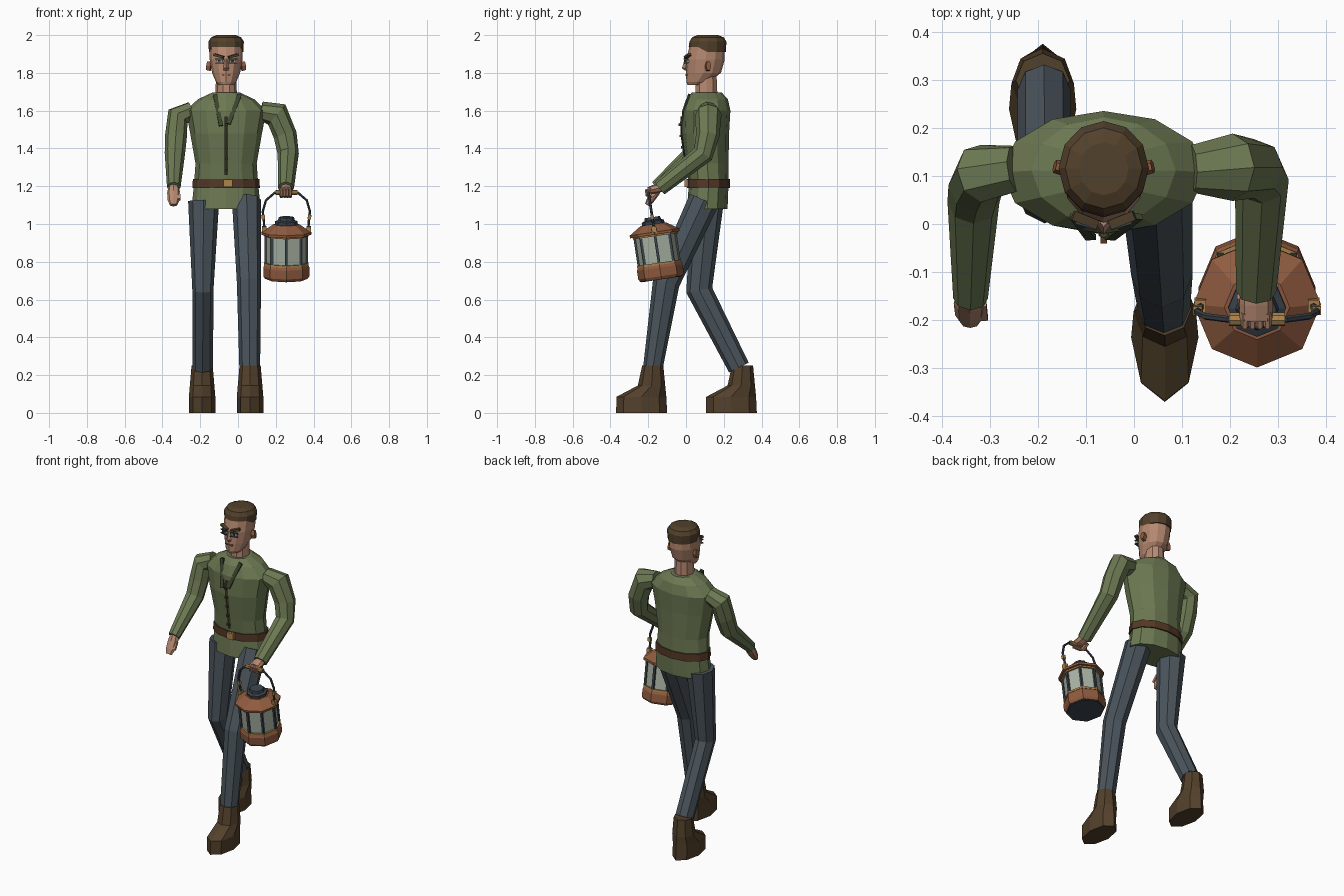
import bpy, bmesh, math
from mathutils import Vector, Matrix

old = bpy.data.objects.get("Cube")
if old:
    bpy.data.objects.remove(old, do_unlink=True)


def material(name, r, g, b):
    m = bpy.data.materials.new(name)
    m.use_nodes = True
    m.diffuse_color = (r, g, b, 1)
    m.node_tree.nodes["Principled BSDF"].inputs["Base Color"].default_value = (r, g, b, 1)
    return m


SHIRT = material("moss green cloth", .15, .19, .085)
TRIM = material("dark green trim", .045, .06, .027)
TROUSERS = material("slate blue cloth", .07, .09, .107)
BROWN = material("dark brown leather", .085, .052, .024)
BELT = material("red brown leather", .09, .04, .02)
SKIN = material("skin", .47, .25, .165)
COPPER = material("copper", .28, .105, .05)
GOLD = material("brass", .42, .23, .07)
IRON = material("dark iron", .042, .054, .068)
GLASS = material("pale glass", .40, .45, .37)

X, Y, Z = Vector((1, 0, 0)), Vector((0, 1, 0)), Vector((0, 0, 1))


def loft(name, rings, mat, n=8, upright=False, ref=X, phase=0.0, matrix=None):
    """Skin a row of elliptical rings (x, y, z, radius, second radius)."""
    bm = bmesh.new()
    pts = [Vector(r[:3]) for r in rings]
    rows = []
    for i, r in enumerate(rings):
        t = Z
        if not upright:
            t = Vector()
            if i:
                t += (pts[i] - pts[i - 1]).normalized()
            if i < len(pts) - 1:
                t += (pts[i + 1] - pts[i]).normalized()
            t.normalize()
        u = (ref - t * ref.dot(t)).normalized()
        v = t.cross(u)
        row = []
        for k in range(n):
            a = phase + math.tau * k / n
            row.append(bm.verts.new(pts[i] + u * r[3] * math.cos(a) + v * r[-1] * math.sin(a)))
        rows.append(row)
    for a, b in zip(rows, rows[1:]):
        for k in range(n):
            j = (k + 1) % n
            bm.faces.new((a[k], a[j], b[j], b[k]))
    bm.faces.new(rows[0])
    bm.faces.new(rows[-1])
    bmesh.ops.recalc_face_normals(bm, faces=bm.faces)
    if matrix:
        bm.transform(matrix)
    mesh = bpy.data.meshes.new(name)
    bm.to_mesh(mesh)
    bm.free()
    mesh.materials.append(mat)
    ob = bpy.data.objects.new(name, mesh)
    bpy.context.collection.objects.link(ob)
    return ob


def bar(name, a, b, w, d, mat, ref=X, matrix=None):
    """Square bar from a to b, w wide along ref and d deep."""
    s = math.sqrt(.5)
    return loft(name, [(*a, w * s, d * s), (*b, w * s, d * s)], mat, 4, False, ref, math.pi / 4, matrix)


def stack(name, cx, layers, mat, n=12):
    """Upright body from layers of (z, half width, front y, back y)."""
    return loft(name, [(cx, (f + b) / 2, z, w, (b - f) / 2) for z, w, f, b in layers], mat, n, True)


C = -.063  # centre line of the body

# Torso, belt and shirt front
stack("shirt", C, [(1.08, .183, .005, .22), (1.21, .17, .015, .225), (1.32, .162, .0, .225),
                   (1.48, .19, -.022, .228), (1.6, .213, -.02, .235), (1.66, .15, .0, .222),
                   (1.695, .075, .03, .19)], SHIRT)
stack("belt", C, [(1.19, .179, .005, .233), (1.237, .176, .005, .233)], BELT)
bar("buckle", (C + .01, .002, 1.195), (C + .01, .002, 1.235), .046, .018, GOLD)
loft("placket", [(C, y, z, .011, .006) for z, y in
                 ((1.26, .006), (1.32, -.002), (1.48, -.024), (1.57, -.023))], TRIM, 4)
for i in range(5):
    z = 1.28 + i * .06
    y = -.008 - (z - 1.28) * .11
    bar("shirt_button", (C, y, z), (C, y, z + .012), .014, .012, BELT)
bar("right_lapel", (-.122, .016, 1.685), (-.09, -.028, 1.52), .022, .012, TRIM)
bar("left_lapel", (.008, .016, 1.685), (-.05, -.028, 1.53), .022, .012, TRIM)

# Legs: hip, knee and ankle rings
loft("left_trouser_leg", [(.045, .095, 1.125, .077, .082), (.058, -.105, .69, .064, .072),
                          (.062, -.175, .24, .055, .052)], TROUSERS)
loft("right_trouser_leg", [(-.182, .115, 1.12, .082, .085), (-.186, .07, .65, .056, .07),
                           (-.187, .28, .24, .055, .058)], TROUSERS)

# Boots
for name, x, y in (("left_boot", .064, 0), ("right_boot", -.19, .475)):
    stack(name, x, [(0, .07, y - .37, y - .1), (.085, .07, y - .368, y - .104),
                    (.145, .065, y - .255, y - .11), (.25, .056, y - .232, y - .12)], BROWN, 8)

# Sleeves
loft("left_sleeve", [(.12, .115, 1.60, .05), (.205, .118, 1.58, .07), (.25, .115, 1.47, .062),
                     (.266, .09, 1.37, .056), (.254, -.14, 1.19, .042)], SHIRT)
loft("right_sleeve", [(-.245, .115, 1.60, .05), (-.318, .105, 1.57, .062), (-.328, .08, 1.47, .058),
                      (-.334, .045, 1.375, .054), (-.34, -.155, 1.195, .036)], SHIRT)

# Right hand hangs free
loft("right_hand", [(-.34, -.14, 1.21, .026), (-.341, -.165, 1.165, .034, .024),
                    (-.341, -.19, 1.125, .031, .02), (-.341, -.205, 1.1, .02, .013)], SKIN)
bar("right_thumb", (-.315, -.165, 1.17), (-.312, -.195, 1.13), .016, .016, SKIN)

# Left hand closes on the lantern grip
loft("left_hand", [(.254, -.125, 1.195, .03, .024), (.254, -.165, 1.185, .035, .024),
                   (.254, -.2, 1.178, .034, .018)], SKIN)
for i in range(4):
    x = .231 + i * .0155
    loft("left_finger", [(x, -.185, 1.19, .008), (x, -.212, 1.178, .008), (x, -.208, 1.152, .008),
                         (x, -.185, 1.142, .007)], SKIN, 6)
bar("left_thumb", (.222, -.15, 1.175), (.23, -.185, 1.145), .016, .016, SKIN)

# Neck and head
stack("neck", C, [(1.67, .058, .045, .17), (1.78, .053, .05, .165)], SKIN, 10)
stack("head", C, [(1.735, .038, .008, .09), (1.752, .054, .002, .125), (1.80, .074, .0, .185),
                  (1.87, .087, .002, .205), (1.94, .088, .018, .205)], SKIN)
loft("nose", [(C, .002, 1.875, .007, .008), (C, -.002, 1.825, .015, .02), (C, .004, 1.812, .012, .01)],
     SKIN, 4, True)
bar("mouth", (C - .022, .002, 1.789), (C + .022, .002, 1.789), .007, .012, COPPER, Z)
for s, side in ((-1, "right"), (1, "left")):
    loft(side + "_ear", [(C + s * .08, .115, 1.835, .016, .03), (C + s * .102, .12, 1.838, .014, .026)],
         COPPER, 6, False, Y)
    bar(side + "_brow", (C + s * .014, -.002, 1.882), (C + s * .064, .018, 1.897), .013, .02, BROWN, Z)
    bar(side + "_eye", (C + s * .018, .0, 1.862), (C + s * .052, .01, 1.862), .014, .012, GLASS, Z)
    bar(side + "_pupil", (C + s * .029, -.004, 1.862), (C + s * .041, .0, 1.862), .013, .012, IRON, Z)
    for z in (1.851, 1.873):
        bar(side + "_eye_rim", (C + s * .014, -.007, z), (C + s * .058, .006, z), .005, .012, IRON, Z)

# Cap, lower at the back
cap = stack("cap", C, [(1.925, .091, .014, .211), (1.965, .094, .018, .214), (1.988, .08, .032, .2),
                       (2.0, .052, .06, .17)], BROWN)
for v in cap.data.vertices:
    if v.co.z < 1.94:
        v.co.z += .012 if v.co.y < .09 else -.014

# Lantern, built upright and tilted as it hangs
TILT = Matrix.Translation((.256, -.13, .71)) @ Matrix.Rotation(math.radians(8.5), 4, "X")


def turned(name, profile, mat):
    return loft(name, [(0, 0, z, r) for z, r in profile], mat, 8, True, matrix=TILT)


turned("lantern_floor", [(-.003, .106), (.004, .11)], IRON)
turned("lantern_base", [(.0, .113), (.014, .122), (.06, .122), (.078, .114)], COPPER)
turned("lantern_lower_rim", [(.074, .118), (.086, .118)], GOLD)
turned("lantern_glass", [(.08, .107), (.24, .107)], GLASS)
turned("lantern_upper_rim", [(.228, .117), (.24, .12)], GOLD)
turned("lantern_roof", [(.236, .132), (.25, .133), (.292, .068)], COPPER)
turned("lantern_collar", [(.288, .06), (.308, .06), (.314, .045), (.33, .04)], IRON)
for k in range(8):
    a = math.tau * k / 8
    x, y = .108 * math.cos(a), .108 * math.sin(a)
    bar("lantern_post", (x, y, .08), (x, y, .24), .014, .014, IRON, matrix=TILT)
arc = [(-.116, .25), (-.119, .31), (-.125, .36), (-.108, .42), (-.06, .462)]
arc += [(-x, z) for x, z in reversed(arc)]
loft("lantern_handle", [(x, 0, z, .007) for x, z in arc], IRON, 6, False, Y, 0, TILT)
loft("lantern_grip", [(-.058, 0, .462, .014), (.058, 0, .462, .014)], GOLD, 8, False, Y, 0, TILT)
for s in (-1, 1):
    bar("handle_pivot", (s * .118, 0, .245), (s * .118, 0, .28), .024, .026, GOLD, matrix=TILT)
    bar("handle_joint", (s * .121, 0, .32), (s * .124, 0, .342), .018, .018, GOLD, matrix=TILT)
